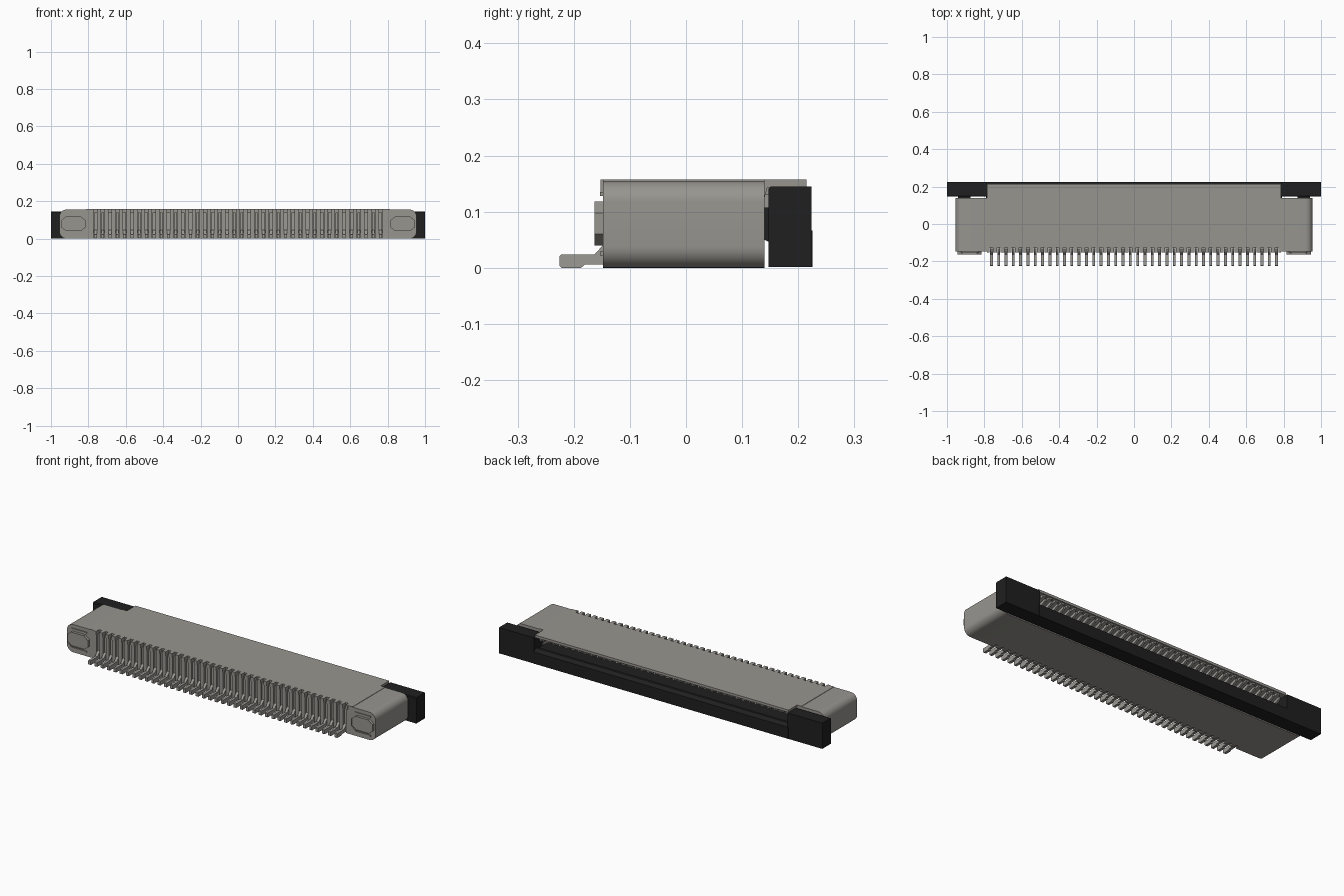
import bpy, bmesh, math

if "Cube" in bpy.data.objects:
    bpy.data.objects.remove(bpy.data.objects["Cube"], do_unlink=True)


def material(name, rgb):
    m = bpy.data.materials.new(name)
    m.use_nodes = True
    col = (*rgb, 1)
    m.diffuse_color = col
    m.node_tree.nodes["Principled BSDF"].inputs["Base Color"].default_value = col
    return m


GREY = material("housing grey", (0.31, 0.30, 0.275))
METAL = material("contact metal", (0.33, 0.32, 0.295))
BLACK = material("slider black", (0.014, 0.014, 0.014))


def finish(bm, name, mat, smooth=False):
    bmesh.ops.recalc_face_normals(bm, faces=bm.faces)
    me = bpy.data.meshes.new(name)
    bm.to_mesh(me)
    bm.free()
    me.materials.append(mat)
    ob = bpy.data.objects.new(name, me)
    bpy.context.scene.collection.objects.link(ob)
    if smooth:
        bpy.ops.object.select_all(action='DESELECT')
        ob.select_set(True)
        bpy.context.view_layer.objects.active = ob
        bpy.ops.object.shade_smooth_by_angle(angle=math.radians(35))
    return ob


def prism(bm, profile, axis, a, b):
    """Extrude a 2D outline: (y, z) along x, or (x, z) along y."""
    def place(p, t):
        return (t, p[0], p[1]) if axis == 'x' else (p[0], t, p[1])
    lo = [bm.verts.new(place(p, a)) for p in profile]
    hi = [bm.verts.new(place(p, b)) for p in profile]
    n = len(profile)
    bm.faces.new(lo)
    bm.faces.new(hi[::-1])
    for i in range(n):
        j = (i + 1) % n
        bm.faces.new((lo[i], hi[i], hi[j], lo[j]))


def box(bm, x, y, z):
    prism(bm, [(y[0], z[0]), (y[1], z[0]), (y[1], z[1]), (y[0], z[1])], 'x', *x)


def arc(cx, cz, r, start, steps=8):
    return [(cx + r * math.cos(math.radians(start + 90 * i / steps)),
             cz + r * math.sin(math.radians(start + 90 * i / steps)))
            for i in range(steps + 1)]


PINS = 40
PITCH = 0.0391
pin_x = [(i - (PINS - 1) / 2) * PITCH for i in range(PINS)]
TOP = 0.157

# Central housing: C-shaped section, open at the back
bm = bmesh.new()
prism(bm, [(-0.126, 0), (0.14, 0), (0.14, 0.05), (-0.06, 0.05), (-0.06, 0.125),
           (0.14, 0.125), (0.145, 0.143), (0.215, 0.143), (0.215, TOP),
           (-0.126, TOP)], 'x', -0.785, 0.785)
for s in (-1, 1):
    box(bm, sorted((s * 0.785, s * 0.812)), (-0.148, 0.14), (0, TOP))
finish(bm, "housing", GREY)

# Comb of ribs on the front, leaving a slot at every contact
bm = bmesh.new()
edges = [-0.785] + pin_x + [0.785]
for i in range(PINS + 1):
    x0 = edges[i] + (0.009 if i else 0)
    x1 = edges[i + 1] - (0.009 if i < PINS else 0)
    prism(bm, [(-0.126, 0), (-0.148, 0), (-0.148, 0.135), (-0.152, 0.135),
               (-0.152, TOP), (-0.126, TOP)], 'x', x0, x1)
finish(bm, "front_ribs", GREY)

# Ribs under the overhanging lip at the back
bm = bmesh.new()
for i in range(PINS - 1):
    xc = (pin_x[i] + pin_x[i + 1]) / 2
    prism(bm, [(0.0, 0.112), (0.135, 0.112), (0.207, 0.134), (0.207, 0.145),
               (0.0, 0.145)], 'x', xc - 0.009, xc + 0.009)
finish(bm, "rear_ribs", GREY)

# Contacts: soldered foot, riser in the front slot, and beam in the cavity
bm = bmesh.new()
for x in pin_x:
    prism(bm, [(-0.225, 0.003), (-0.222, 0), (-0.187, 0), (-0.18, 0.006),
               (-0.152, 0.006), (-0.125, 0.006), (-0.125, 0.14), (-0.138, 0.14),
               (-0.138, 0.045), (-0.148, 0.04), (-0.163, 0.024), (-0.222, 0.024),
               (-0.225, 0.021)], 'x', x - 0.0075, x + 0.0075)
    prism(bm, [(-0.07, 0.09), (0.12, 0.104), (0.14, 0.096), (0.195, 0.122),
               (0.195, 0.135), (-0.07, 0.118)], 'x', x - 0.006, x + 0.006)
finish(bm, "contacts", METAL)

for s, side in ((-1, "right"), (1, "left")):
    # End block with rounded outer corners
    bm = bmesh.new()
    r = 0.038
    outline = ([(0.812, 0)] + arc(0.955 - r, r, r, -90)
               + arc(0.955 - r, 0.155 - r, r, 0) + [(0.812, 0.155)])
    prism(bm, [(s * x, z) for x, z in outline], 'y', -0.148, 0.14)
    finish(bm, side + "_end_block", GREY, smooth=True)

    # Octagonal boss on the front of the end block, set in a thin frame
    bm = bmesh.new()
    oct_out = [(0.815, 0.06), (0.84, 0.04), (0.92, 0.04), (0.945, 0.06),
               (0.945, 0.098), (0.92, 0.118), (0.84, 0.118), (0.815, 0.098)]
    prism(bm, [(s * x, z) for x, z in oct_out], 'y', -0.163, -0.14)
    front = min(bm.faces, key=lambda f: f.calc_center_median().y)
    bmesh.ops.inset_individual(bm, faces=[front], thickness=0.009, depth=0)
    for v in front.verts:
        v.co.y += 0.006
    finish(bm, side + "_front_boss", GREY)
    bm = bmesh.new()
    for z in (0.022, 0.128):
        box(bm, sorted((s * 0.83, s * 0.925)), (-0.153, -0.14), (z, z + 0.007))
    finish(bm, side + "_boss_frame", GREY)

    # Slider grip and the latch arm entering the end block
    bm = bmesh.new()
    prism(bm, [(0.147, 0.001), (0.224, 0.001), (0.224, 0.145), (0.151, 0.145),
               (0.147, 0.141)], 'x', *sorted((s * 0.785, s * 1.0)))
    prism(bm, [(0.10, 0.07), (0.15, 0.045), (0.15, 0.107), (0.10, 0.107)],
          'x', *sorted((s * 0.875, s * 0.94)))
    finish(bm, side + "_slider_grip", BLACK)

# Slider bar: stepped section with a tongue reaching into the cavity
bm = bmesh.new()
prism(bm, [(0.147, 0.001), (0.225, 0.001), (0.225, 0.066), (0.205, 0.08),
           (0.19, 0.08), (0.185, 0.072), (0.0, 0.072), (0.0, 0.054), (0.147, 0.054)],
      'x', -0.79, 0.79)
finish(bm, "slider_bar", BLACK)
